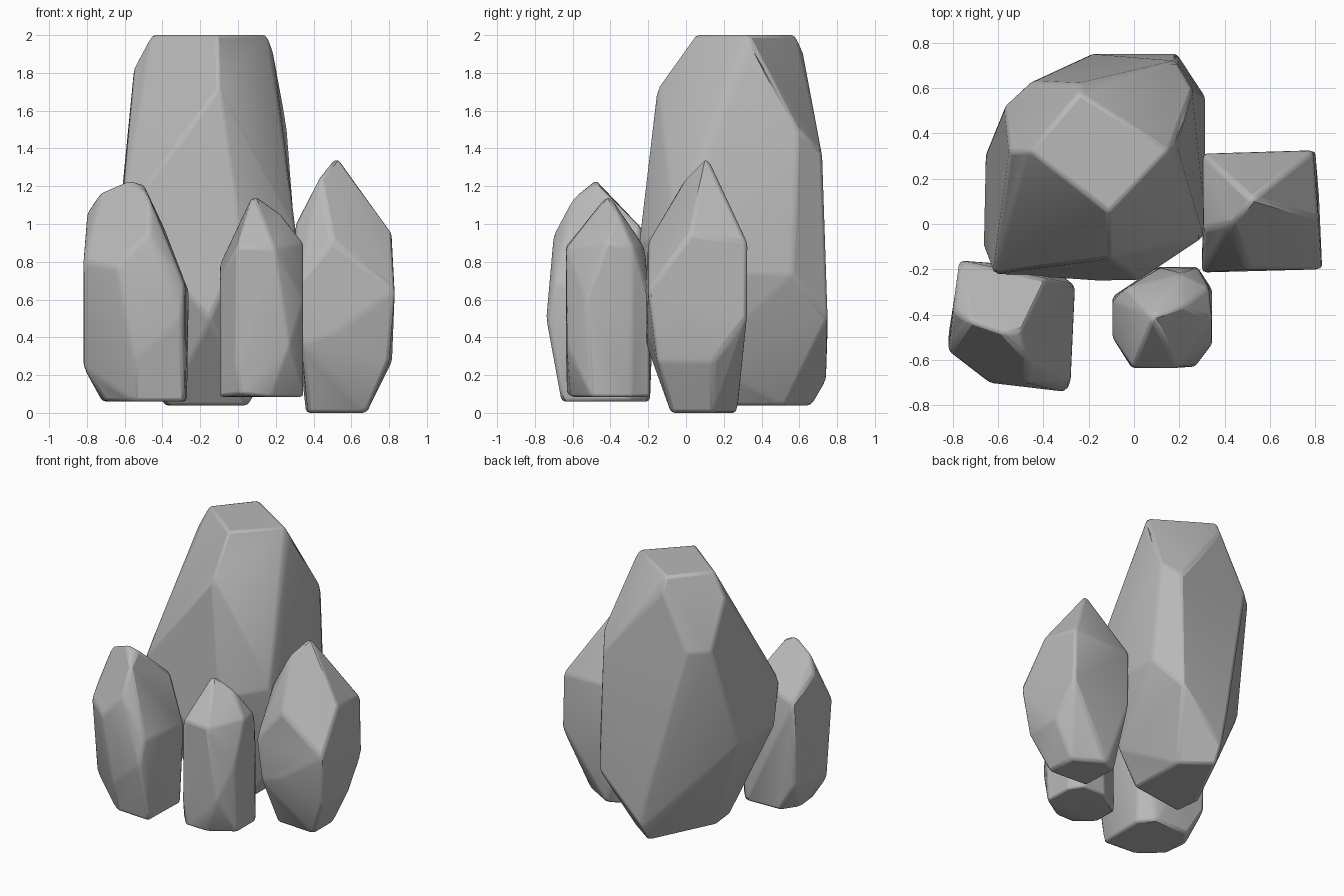
import bpy
import bmesh
import math

default_cube = bpy.data.objects.get("Cube")
if default_cube:
    bpy.data.objects.remove(default_cube, do_unlink=True)


def make_material(name, colour):
    material = bpy.data.materials.new(name)
    material.use_nodes = True
    material.diffuse_color = colour
    material.node_tree.nodes["Principled BSDF"].inputs["Base Color"].default_value = colour
    return material


stone_grey = make_material("stone_grey", (0.48, 0.48, 0.48, 1))


def make_rock(name, corners, softness=0.02):
    """Wrap a faceted stone around its corner points and soften the edges."""
    bm = bmesh.new()
    for corner in corners:
        bm.verts.new(corner)
    hull = bmesh.ops.convex_hull(bm, input=bm.verts[:])
    loose = {g for key in ("geom_interior", "geom_unused") for g in hull[key]
             if isinstance(g, bmesh.types.BMVert) and g.is_valid}
    bmesh.ops.delete(bm, geom=list(loose), context="VERTS")
    # Merge nearly flat neighbours into broad chiselled facets
    bmesh.ops.dissolve_limit(bm, angle_limit=math.radians(7),
                             verts=bm.verts[:], edges=bm.edges[:])
    bmesh.ops.recalc_face_normals(bm, faces=bm.faces[:])
    mesh = bpy.data.meshes.new(name)
    bm.to_mesh(mesh)
    bm.free()
    mesh.materials.append(stone_grey)
    rock = bpy.data.objects.new(name, mesh)
    bpy.context.collection.objects.link(rock)

    bevel = rock.modifiers.new("worn_edges", "BEVEL")
    bevel.width = softness
    bevel.segments = 2
    bevel.limit_method = "ANGLE"
    bevel.angle_limit = math.radians(10)

    bpy.ops.object.select_all(action="DESELECT")
    rock.select_set(True)
    bpy.context.view_layer.objects.active = rock
    bpy.ops.object.shade_smooth_by_angle(angle=math.radians(30))
    return rock


# Tall stone at the back
make_rock("tall_rock", [
    # flat top
    (-.24, .58, 2), (.16, .33, 2), (-.11, .05, 2), (-.46, .32, 2),
    # shoulders
    (.185, .34, 1.91), (-.24, .62, 1.91),
    (-.1, -.15, 1.72), (-.55, .32, 1.83), (-.57, .52, 1.5), (-.45, .63, 1.5),
    (.26, .59, 1.5), (.18, .72, 1.38),
    # waist
    (-.62, -.22, 1.02), (-.665, -.1, .75), (-.655, .31, .75),
    (.02, -.25, .9), (-.15, -.25, .5), (.305, -.06, .98), (.315, 0, .75),
    (.315, .56, .73), (.19, .75, .5), (-.19, .75, .4),
    # foot
    (.2, .08, .28), (-.15, .74, .16), (-.16, .67, .04), (.05, .52, .04),
    (-.39, .2, .04), (-.37, .02, .04), (.05, .08, .04),
], softness=0.03)

# Rounded stone at the front, on the -x side
make_rock("rounded_rock", [
    # crown
    (-.58, -.48, 1.235), (-.5, -.47, 1.21), (-.73, -.43, 1.17),
    (-.47, -.6, 1.14), (-.39, -.24, .98), (-.8, -.38, 1.06), (-.77, -.16, .9),
    # waist
    (-.82, -.56, .8), (-.64, -.7, .77), (-.47, -.7, .95), (-.3, -.74, .5),
    (-.26, -.27, .64), (-.28, -.7, .68),
    # foot
    (-.55, -.69, .28), (-.82, -.5, .24), (-.77, -.18, .28),
    (-.72, -.32, .06), (-.7, -.5, .06), (-.55, -.64, .06), (-.64, -.2, .06),
    (-.28, -.66, .06), (-.27, -.3, .06), (-.36, -.19, .06),
])

# Small pointed stone at the front
make_rock("small_rock", [
    # point
    (.08, -.41, 1.16), (.22, -.36, 1.06), (.345, -.42, .9), (.33, -.28, .88),
    (-.095, -.34, .79), (-.005, -.635, .88), (.195, -.635, .87),
    (-.03, -.28, .88), (.2, -.22, .88),
    # sides
    (.12, -.19, .6), (.28, -.19, .6), (.345, -.53, .6), (-.095, -.5, .7),
    (-.01, -.635, .29), (.27, -.63, .36),
    # foot
    (.17, -.61, .085), (.01, -.63, .1), (.345, -.5, .085), (-.095, -.5, .085),
    (-.095, -.32, .085), (.1, -.19, .085), (.28, -.19, .085), (.345, -.29, .085),
], softness=0.015)

# Sharp pointed stone on the +x side
make_rock("pointed_rock", [
    # point
    (.52, .11, 1.36), (.43, 0, 1.25), (.305, -.02, 1), (.5, -.2, .91),
    (.815, .02, .95), (.305, .31, .9), (.79, .325, .9),
    # waist
    (.83, -.2, .65), (.3, -.215, .66), (.34, -.21, .36),
    (.305, .315, .5), (.8, .325, .5),
    # foot
    (.815, .14, .27), (.8, -.15, .27), (.5, -.21, .42),
    (.37, -.06, 0), (.68, -.08, 0), (.68, .15, 0), (.47, .27, 0), (.36, .22, 0),
])
